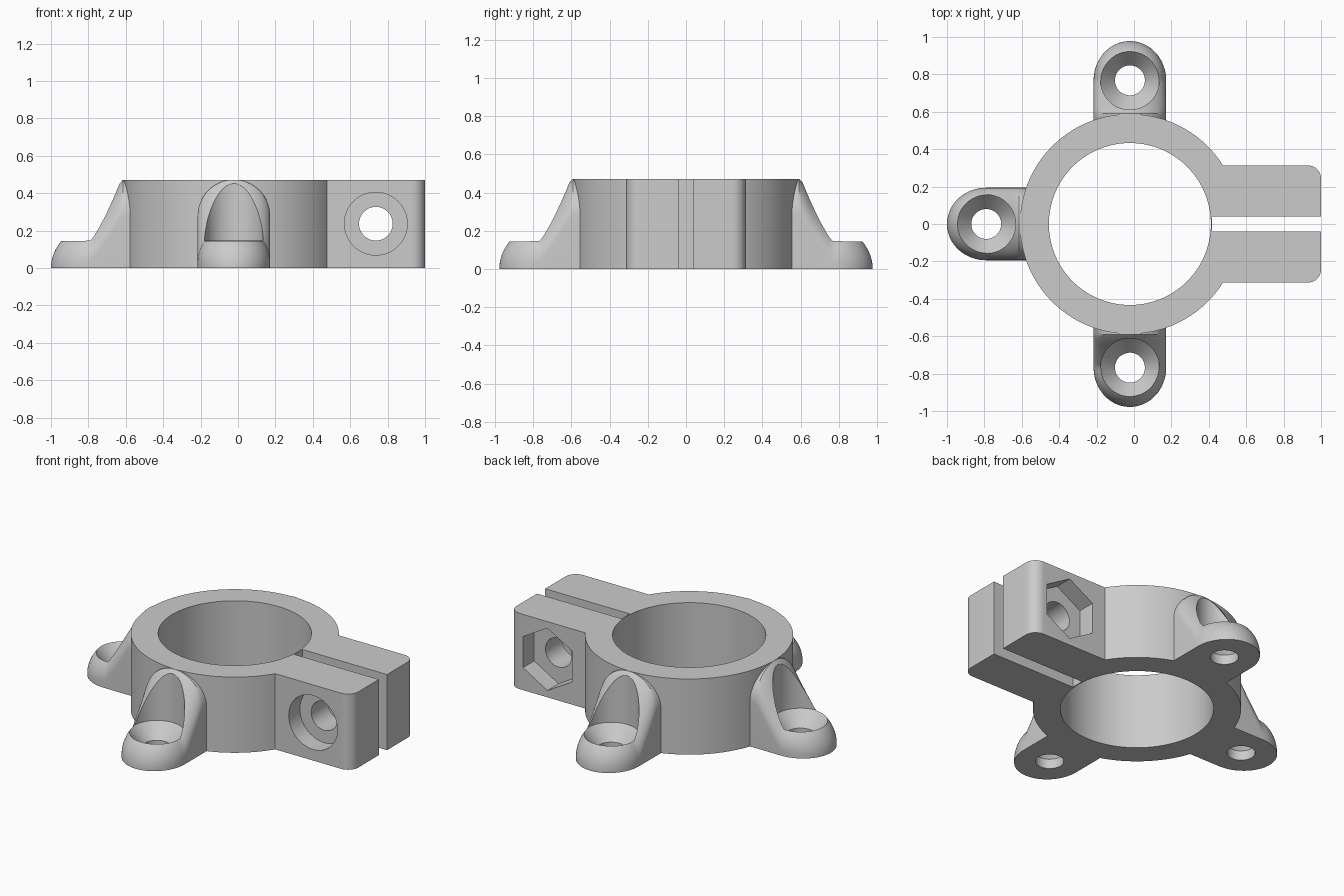
import bpy, bmesh
from math import sin, cos, pi, sqrt
from mathutils import Matrix, Vector

cube = bpy.data.objects.get("Cube")
if cube:
    bpy.data.objects.remove(cube, do_unlink=True)

CX = -0.022          # axis of the bore
HEIGHT = 0.472
FOOT = 0.768         # distance from the bore axis to each foot hole
FOOT_R = 0.21
HALF_W = 0.194
BOLT = (0.737, 0.237)

grey = bpy.data.materials.new("plain grey")
grey.use_nodes = True
grey.diffuse_color = (0.6, 0.6, 0.6, 1)
grey.node_tree.nodes["Principled BSDF"].inputs["Base Color"].default_value = (0.6, 0.6, 0.6, 1)


def loft(name, rings, matrix=Matrix()):
    """Closed solid through a list of equally long point rings."""
    bm = bmesh.new()
    loops = [[bm.verts.new(matrix @ Vector(p)) for p in ring] for ring in rings]
    for a, b in zip(loops, loops[1:]):
        for i in range(len(a)):
            j = (i + 1) % len(a)
            bm.faces.new((a[i], a[j], b[j], b[i]))
    bm.faces.new(loops[0][::-1])
    bm.faces.new(loops[-1])
    bmesh.ops.recalc_face_normals(bm, faces=bm.faces[:])
    mesh = bpy.data.meshes.new(name)
    bm.to_mesh(mesh)
    bm.free()
    mesh.materials.append(grey)
    ob = bpy.data.objects.new(name, mesh)
    bpy.context.collection.objects.link(ob)
    return ob


def turned(name, profile, matrix=Matrix(), sides=64, turn=0.0):
    """Solid of revolution about z from (radius, z) pairs."""
    angles = [turn + 2 * pi * i / sides for i in range(sides)]
    return loft(name, [[(r * cos(a), r * sin(a), z) for a in angles]
                       for r, z in profile], matrix)


def prism(name, outline, z0, z1):
    return loft(name, [[(x, y, z) for x, y in outline] for z in (z0, z1)])


def combine(body, other, operation):
    mod = body.modifiers.new(other.name, "BOOLEAN")
    mod.operation, mod.solver, mod.object = operation, "EXACT", other
    bpy.context.view_layer.objects.active = body
    bpy.ops.object.modifier_apply(modifier=mod.name)
    bpy.data.objects.remove(other, do_unlink=True)


# Ring body
axis = Matrix.Translation((CX, 0, 0))
body = turned("clamp_mount", [(0.588, 0), (0.588, HEIGHT)], axis, 128)

# Clamp block with rounded outer corners
corner = 0.07
arc = [(1 - corner + corner * cos(t), 0.313 - corner + corner * sin(t))
       for t in (pi / 2 * i / 10 for i in range(11))]
outline = [(0.2, -0.313)] + [(x, -y) for x, y in arc[::-1]] + arc + [(0.2, 0.313)]
combine(body, prism("clamp_block", outline, 0, HEIGHT), "UNION")

# Leg: arched section falling from the ring to a domed foot
SLOPE = [(0.5, HEIGHT), (0.592, HEIGHT), (0.611, 0.452), (0.645, 0.397),
         (0.68, 0.345), (0.72, 0.288), (0.75, 0.247), (FOOT, 0.226)]


def arch(d, half, top):
    rise = min(half, top)
    base = top - rise
    pts = [(d, half, 0)]
    for i in range(33):
        t = pi * i / 32
        pts.append((d, half * cos(t), max(base, 0.002) + rise * sin(t)))
    return pts + [(d, -half, 0)]


sections = [arch(d, HALF_W, h) for d, h in SLOPE]
for i in range(1, 17):
    t = pi / 2 * i / 16.3
    sections.append(arch(FOOT + FOOT_R * sin(t), HALF_W * cos(t),
                         (FOOT_R + 0.016 * (1 - i / 16) ** 2) * cos(t)))

leg_turns = [axis @ Matrix.Rotation(a, 4, "Z") for a in (pi / 2, pi, -pi / 2)]
for m in leg_turns:
    combine(body, loft("leg", sections, m), "UNION")

# Countersunk screw holes in the feet
for m in leg_turns:
    hole = [(0.08, -0.1), (0.08, 0.06), (0.157, 0.148), (0.157, 0.7)]
    combine(body, turned("foot_hole", hole, m @ Matrix.Translation((FOOT, 0, 0))), "DIFFERENCE")

# Bore, and clamp slot that stops just short of it
combine(body, turned("bore", [(0.433, -0.1), (0.433, 0.7)], axis, 128), "DIFFERENCE")
slot = [(0.417, -0.04), (1.2, -0.04), (1.2, 0.04), (0.417, 0.04)]
combine(body, prism("slot", slot, -0.1, 0.7), "DIFFERENCE")

# Bolt hole with round recess in front and hexagonal nut recess behind
bolt = Matrix.Translation((BOLT[0], 0, BOLT[1])) @ Matrix.Rotation(pi / 2, 4, "X")
combine(body, turned("bolt_hole", [(0.09, -0.5), (0.09, 0.5)], bolt), "DIFFERENCE")
combine(body, turned("head_recess", [(0.168, 0.203), (0.168, 0.5)], bolt), "DIFFERENCE")
combine(body, turned("nut_recess", [(0.194, -0.5), (0.194, -0.203)], bolt, 6, pi / 6), "DIFFERENCE")

# Smooth curved faces, keep machined edges sharp
bpy.ops.object.select_all(action="DESELECT")
body.select_set(True)
bpy.context.view_layer.objects.active = body
bpy.ops.object.shade_smooth_by_angle(angle=pi / 6)
